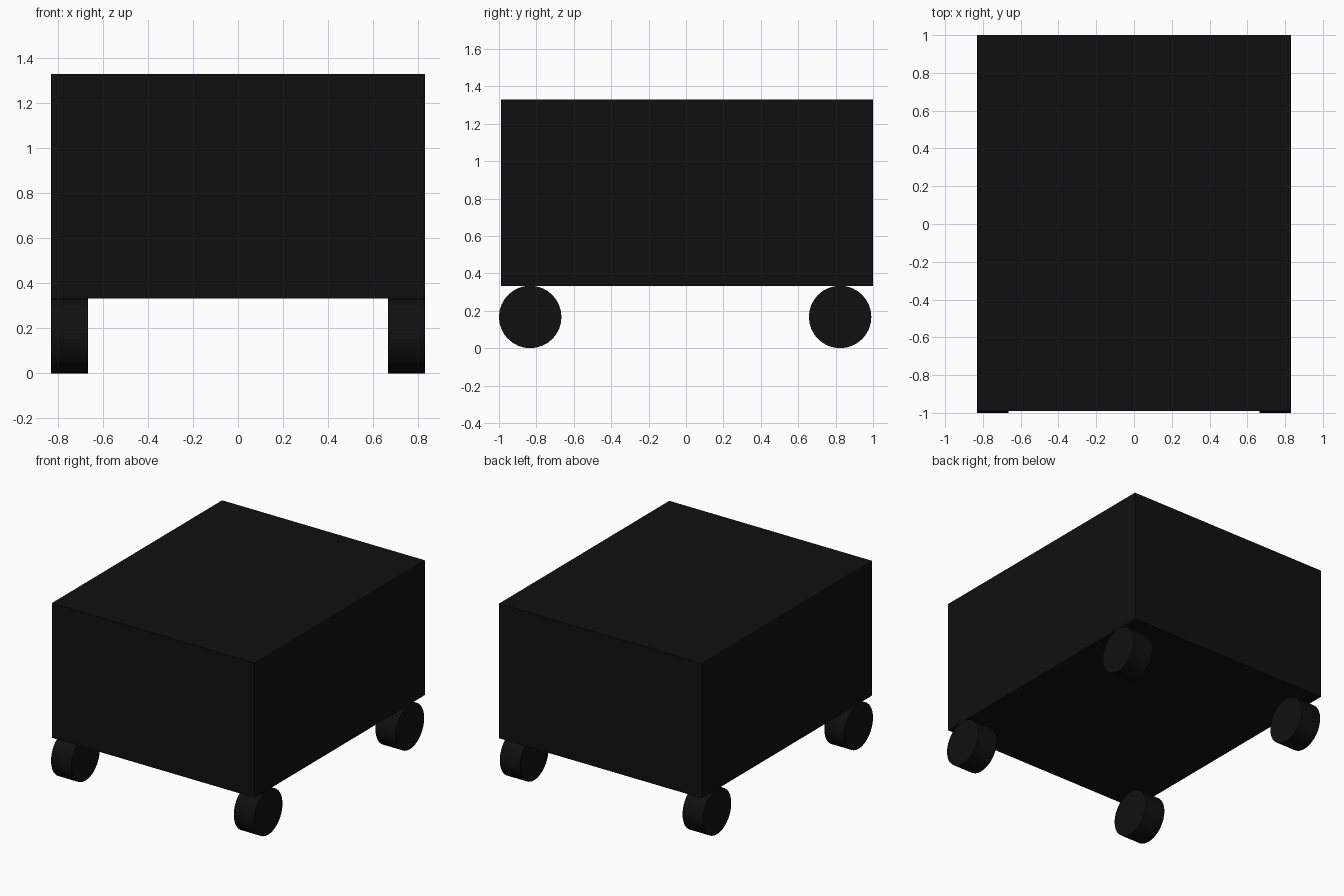
import bpy
import math

if "Cube" in bpy.data.objects:
    bpy.data.objects.remove(bpy.data.objects["Cube"])

black = bpy.data.materials.new("black")
black.diffuse_color = (0.005, 0.005, 0.005, 1)
black.use_nodes = True
black.node_tree.nodes["Principled BSDF"].inputs["Base Color"].default_value = black.diffuse_color

# Box body
bpy.ops.mesh.primitive_cube_add(size=1, location=(0, 0.005, 0.832))
body = bpy.context.object
body.name = "body"
body.scale = (1.66, 1.99, 0.997)
bpy.ops.object.transform_apply(location=False, rotation=False, scale=True)
body.data.materials.append(black)

# Four wheels under the corners
for side, x in (("left", -0.748), ("right", 0.748)):
    for end, y in (("front", -0.833), ("back", 0.824)):
        bpy.ops.mesh.primitive_cylinder_add(
            vertices=32, radius=0.167, depth=0.165,
            location=(x, y, 0.167), rotation=(0, math.pi / 2, 0))
        wheel = bpy.context.object
        wheel.name = f"{end}_{side}_wheel"
        wheel.data.materials.append(black)
